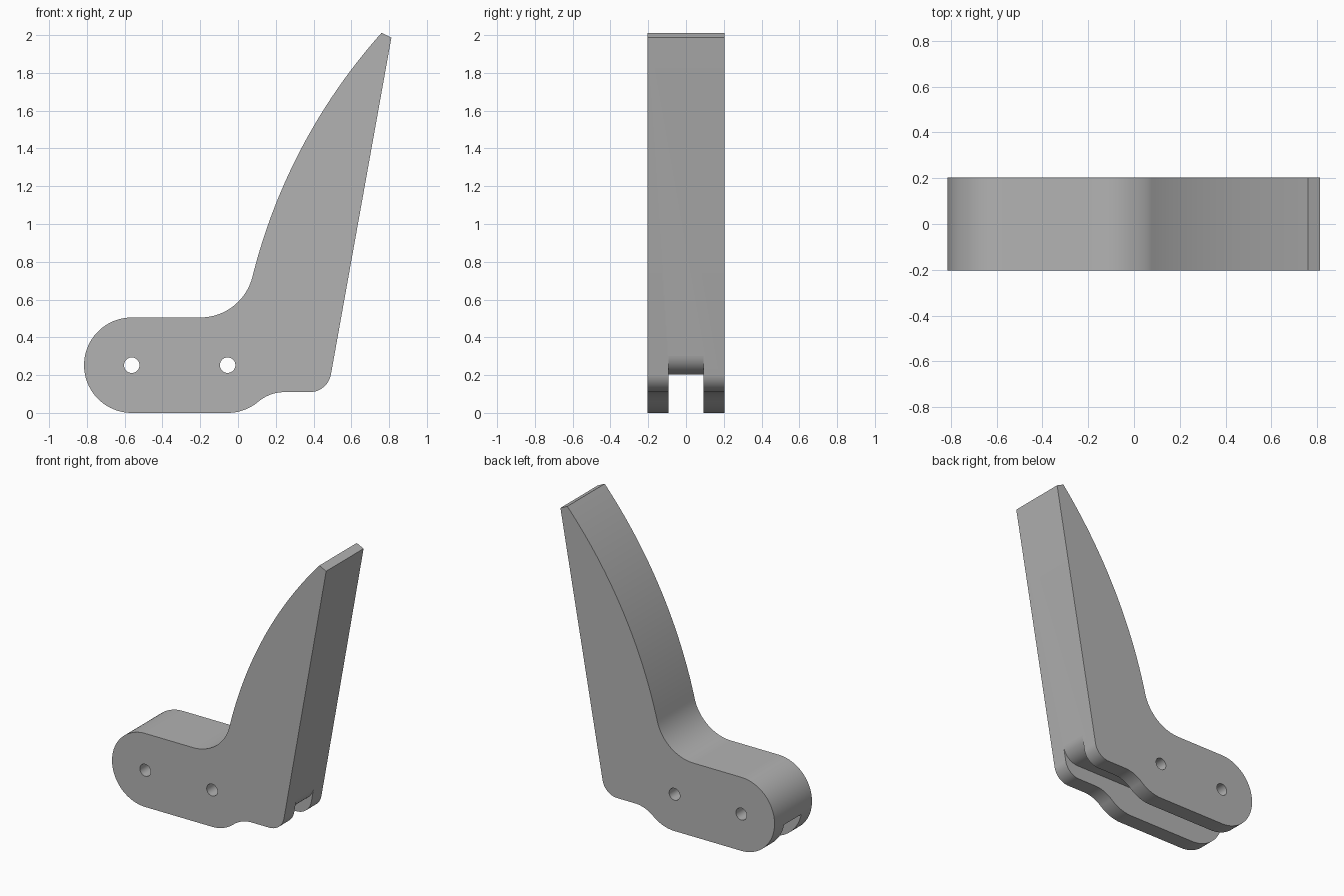
import bpy
import bmesh
from math import sin, cos, radians
from mathutils import Vector

HALF = 0.203        # half thickness of the body
SLOT = 0.093        # half width of the slot
R = 0.2525          # radius of the rounded foot
HOLES = [(-0.5625, R), (-0.055, R)]

cube = bpy.data.objects.get("Cube")
if cube:
    bpy.data.objects.remove(cube, do_unlink=True)

grey = bpy.data.materials.new("plain_grey")
grey.use_nodes = True
colour = (0.45, 0.45, 0.45, 1)
grey.diffuse_color = colour
grey.node_tree.nodes["Principled BSDF"].inputs["Base Color"].default_value = colour


def arc(centre, radius, start, end, steps=24):
    """Points on an arc, angles in degrees."""
    angles = [radians(start + (end - start) * i / steps) for i in range(steps + 1)]
    return [Vector((centre[0] + radius * cos(a), centre[1] + radius * sin(a))) for a in angles]


def fillet(corner, before, after, length):
    """Rounds a corner with an arc that starts at a tangent length from it."""
    u = (before - corner).normalized()
    v = (after - corner).normalized()
    half = u.angle(v) / 2
    radius = length * sin(half) / cos(half)
    centre = corner + (u + v).normalized() * (length / cos(half))
    a = corner + u * length - centre
    b = corner + v * length - centre
    return [centre + a.slerp(b, i / 16).normalized() * radius for i in range(17)]


def extrude_profile(name, points, half):
    """Solid with an outline in xz, extruded evenly along y."""
    bm = bmesh.new()
    face = bm.faces.new([bm.verts.new((p[0], -half, p[1])) for p in points])
    grown = bmesh.ops.extrude_face_region(bm, geom=[face])["geom"]
    bmesh.ops.translate(bm, vec=(0, 2 * half, 0),
                        verts=[g for g in grown if isinstance(g, bmesh.types.BMVert)])
    bmesh.ops.recalc_face_normals(bm, faces=bm.faces)
    mesh = bpy.data.meshes.new(name)
    bm.to_mesh(mesh)
    bm.free()
    mesh.materials.append(grey)
    obj = bpy.data.objects.new(name, mesh)
    bpy.context.collection.objects.link(obj)
    return obj


def cut(target, cutter):
    cutter.hide_render = True
    mod = target.modifiers.new("cut", "BOOLEAN")
    mod.operation = "DIFFERENCE"
    mod.solver = "EXACT"
    mod.object = cutter
    bpy.context.view_layer.objects.active = target
    bpy.ops.object.modifier_apply(modifier=mod.name)
    bpy.data.objects.remove(cutter, do_unlink=True)


# Straight rear edge of the blade, from the tip down to a given height
tip = Vector((0.812, 1.987))


def rear_edge(z):
    return Vector((tip.x - (tip.y - z) * 0.1795, z))


# Outline: foot underside, step, heel, blade edge, long curve, inner curve, foot end
step_z = 0.11
heel = rear_edge(step_z)
outline = arc(HOLES[1], R, -90, -50)
outline += arc((0.247, step_z - 0.2175), 0.2175, 130, 90)[1:]
outline += fillet(heel, heel - Vector((1, 0)), tip, 0.095)
outline.append(tip)
bend = Vector((0.0765, 0.721))
sweep = 3.04
centre = bend + sweep * Vector((cos(radians(14)), -sin(radians(14))))
outline += arc(centre, sweep, 138.2, 166, 40)
outline += arc((-0.2, 0.79), 0.285, -14, -90)[1:]
outline += arc(HOLES[0], R, 90, 270, 48)

body = extrude_profile("bracket_body", outline, HALF)

# Lengthwise slot under the foot, rounded where it leaves the blade edge
roof = rear_edge(0.203)
slot = [Vector((-1, -0.1)), Vector((-1, roof.y))]
slot += fillet(roof, roof - Vector((1, 0)), tip, 0.1)
slot += [Vector((1, slot[-1].y)), Vector((1, -0.1))]
cut(body, extrude_profile("slot_cutter", slot, SLOT))

# Two pin holes through the foot
for hole in HOLES:
    cut(body, extrude_profile("hole_cutter", arc(hole, 0.041, 0, 350, 35), 0.4))

bpy.ops.object.select_all(action="DESELECT")
body.select_set(True)
bpy.context.view_layer.objects.active = body
bpy.ops.object.shade_smooth_by_angle(angle=radians(30))
